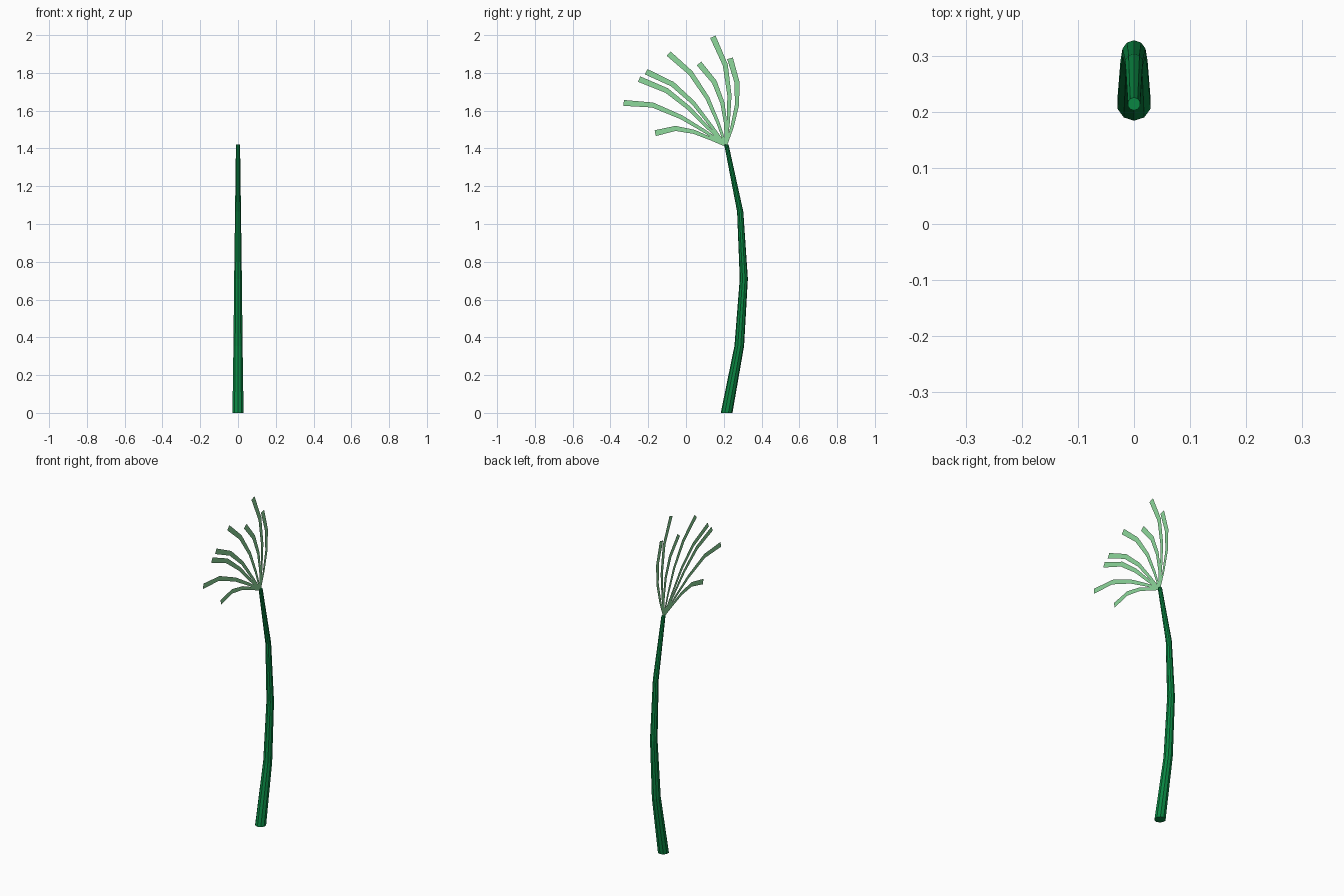
import bpy, bmesh
from math import sin, cos, pi
from mathutils import Vector

if "Cube" in bpy.data.objects:
    bpy.data.objects.remove(bpy.data.objects["Cube"])


def material(name, color):
    m = bpy.data.materials.new(name)
    m.diffuse_color = (*color, 1)
    m.use_nodes = True
    m.node_tree.nodes["Principled BSDF"].inputs["Base Color"].default_value = m.diffuse_color
    return m


def finish(bm, name, mat):
    me = bpy.data.meshes.new(name)
    bm.to_mesh(me)
    bm.free()
    me.materials.append(mat)
    ob = bpy.data.objects.new(name, me)
    bpy.context.collection.objects.link(ob)
    return ob


stem_green = material("stem_green", (0.003, 0.24, 0.055))
leaf_green = material("leaf_green", (0.27, 0.69, 0.33))

# Stem: ten-sided tapering tube through level rings (y, z, radius)
SIDES = 10
path = [(0.215, 0, 0.031), (0.282, 0.355, 0.0255), (0.306, 0.71, 0.0215),
        (0.287, 1.065, 0.0165), (0.214, 1.42, 0.0115)]
bm = bmesh.new()
rings = []
for y, z, r in path:
    rings.append([bm.verts.new((r * sin(2 * pi * i / SIDES),
                                y - r * cos(2 * pi * i / SIDES), z))
                  for i in range(SIDES)])
for a, b in zip(rings, rings[1:]):
    for i in range(SIDES):
        j = (i + 1) % SIDES
        bm.faces.new((a[i], a[j], b[j], b[i]))
bm.faces.new(rings[0][::-1])
bm.faces.new(rings[-1])
finish(bm, "stem", stem_green)

# Leaves: flat ribbons fanning out in the x = 0 plane, centre lines as (y, z)
BASE = (0.211, 1.415)
WIDTHS = (0.012, 0.017, 0.022, 0.027, 0.031)
leaves = [
    [(0.13, 1.452), (0.042, 1.488), (-0.055, 1.506), (-0.163, 1.481)],
    [(0.104, 1.488), (-0.024, 1.565), (-0.177, 1.630), (-0.330, 1.641)],
    [(0.120, 1.506), (0.016, 1.613), (-0.103, 1.707), (-0.248, 1.767)],
    [(0.133, 1.520), (0.040, 1.640), (-0.071, 1.740), (-0.211, 1.806)],
    [(0.170, 1.535), (0.113, 1.667), (0.024, 1.800), (-0.092, 1.902)],
    [(0.210, 1.530), (0.193, 1.640), (0.150, 1.752), (0.069, 1.850)],
    [(0.224, 1.540), (0.230, 1.680), (0.208, 1.842), (0.142, 1.991)],
    [(0.244, 1.513), (0.270, 1.630), (0.270, 1.750), (0.233, 1.877)],
]
for n, tail in enumerate(leaves, 1):
    pts = [Vector(p) for p in [BASE] + tail]
    bm = bmesh.new()
    pairs = []
    for k, (p, w) in enumerate(zip(pts, WIDTHS)):
        d = (pts[min(k + 1, len(pts) - 1)] - pts[max(k - 1, 0)]).normalized()
        side = Vector((-d.y, d.x)) * w / 2
        pairs.append([bm.verts.new((0, *(p + s * side))) for s in (-1, 1)])
    for a, b in zip(pairs, pairs[1:]):
        bm.faces.new((a[0], b[0], b[1], a[1]))
    finish(bm, f"leaf_{n}", leaf_green)
